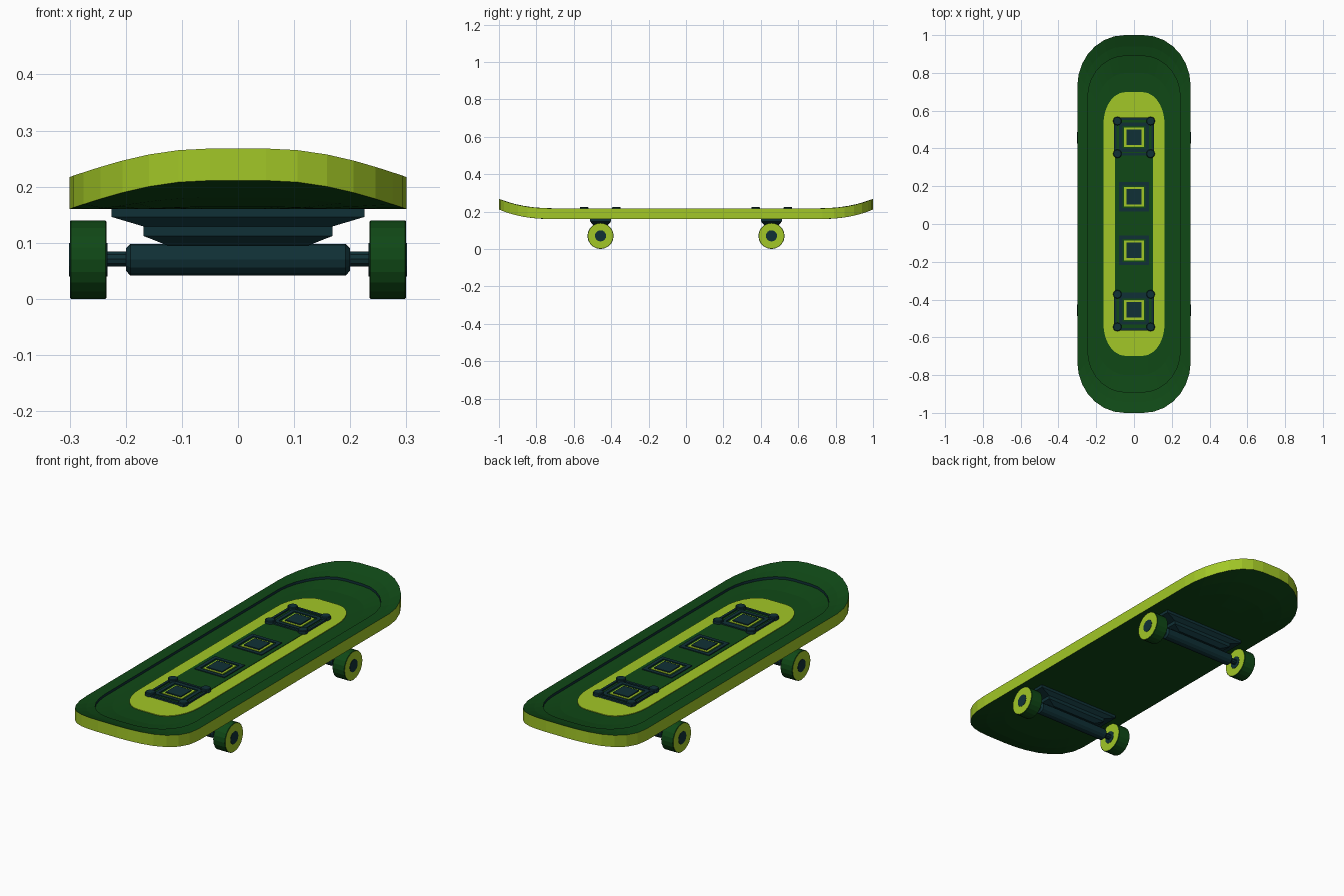
import bpy, bmesh
from math import sin, cos, pi
from mathutils import Matrix

if "Cube" in bpy.data.objects:
    bpy.data.objects.remove(bpy.data.objects["Cube"])


def material(name, rgb):
    m = bpy.data.materials.new(name)
    m.diffuse_color = (*rgb, 1)
    m.use_nodes = True
    m.node_tree.nodes["Principled BSDF"].inputs["Base Color"].default_value = m.diffuse_color
    return m


LIME = material("lime", (0.36, 0.57, 0.02))
GREEN = material("dark_green", (0.005, 0.065, 0.008))
TEAL = material("dark_teal", (0.005, 0.03, 0.037))


def finish(name, bm, mats):
    bmesh.ops.recalc_face_normals(bm, faces=bm.faces)
    me = bpy.data.meshes.new(name)
    bm.to_mesh(me)
    bm.free()
    for m in mats:
        me.materials.append(m)
    ob = bpy.data.objects.new(name, me)
    bpy.context.collection.objects.link(ob)
    return ob


def outline(hx, hy, rx, ry, n=7):
    """Rounded rectangle with elliptical corners."""
    pts = []
    for q, (sx, sy) in enumerate([(1, 1), (-1, 1), (-1, -1), (1, -1)]):
        for i in range(n + 1):
            a = (q + i / n) * pi / 2
            pts.append((sx * (hx - rx) + rx * cos(a), sy * (hy - ry) + ry * sin(a)))
    return pts


def rise(y):
    return 0.051 * max(0, (abs(y) - 0.7) / 0.3) ** 2.5


def loft(name, rings, bands, mats):
    """rings: (outline args, base z); bands: material index between rings."""
    bm = bmesh.new()
    loops = [[bm.verts.new((x, y, z + rise(y))) for x, y in outline(*o)] for o, z in rings]
    for a, b, mi in zip(loops, loops[1:], bands):
        n = len(a)
        for i in range(n):
            bm.faces.new((a[i], a[(i + 1) % n], b[(i + 1) % n], b[i])).material_index = mi
    bm.faces.new(loops[0])
    bm.faces.new(loops[-1])
    return finish(name, bm, mats)


def box(name, cx, cy, cz, sx, sy, sz, mat):
    bm = bmesh.new()
    bmesh.ops.create_cube(bm, size=1, matrix=Matrix.Translation((cx, cy, cz)) @ Matrix.Diagonal((sx, sy, sz, 1)))
    return finish(name, bm, [mat])


def cyl(name, c, r, depth, sides, mats, axis='X', bevel=0):
    bm = bmesh.new()
    bmesh.ops.create_cone(bm, cap_ends=True, segments=sides, radius1=r, radius2=r, depth=depth)
    caps = [f for f in bm.faces if abs(f.normal.z) > 0.9]
    for f in caps:
        f.material_index = len(mats) - 1
    if bevel:
        bmesh.ops.bevel(bm, geom=list({e for f in caps for e in f.edges}), offset=bevel,
                        segments=1, affect='EDGES')
    rot = Matrix.Rotation(pi / 2, 4, 'Y') if axis == 'X' else Matrix()
    bm.transform(Matrix.Translation(c) @ rot)
    return finish(name, bm, mats)


def frame(name, cy, hx, hy, w, z0, z1, mat):
    zc, h = (z0 + z1) / 2, z1 - z0
    for s in (-1, 1):
        box(name + "_side", s * (hx - w / 2), cy, zc, w, 2 * hy, h, mat)
        box(name + "_end", 0, cy + s * (hy - w / 2), zc, 2 * hx - 2 * w, w, h, mat)


# Deck: underside, lime edge, rim and recessed grip surface
loft("deck", [((0.15, 0.70, 0.12, 0.17), 0.16),
              ((0.21, 0.81, 0.17, 0.20), 0.16),
              ((0.26, 0.91, 0.21, 0.24), 0.16),
              ((0.30, 1.00, 0.25, 0.27), 0.16),
              ((0.30, 1.00, 0.25, 0.27), 0.217),
              ((0.27, 0.94, 0.22, 0.25), 0.217),
              ((0.245, 0.89, 0.20, 0.22), 0.217),
              ((0.245, 0.89, 0.20, 0.22), 0.205),
              ((0.20, 0.80, 0.16, 0.19), 0.204),
              ((0.17, 0.70, 0.12, 0.17), 0.204)],
     [0, 0, 0, 1, 0, 0, 2, 0, 0], [GREEN, LIME, TEAL])

# Lime oval panel and green centre strip
loft("oval_panel", [((0.162, 0.698, 0.115, 0.17), 0.203),
                    ((0.162, 0.698, 0.115, 0.17), 0.207)], [0], [LIME])
box("centre_strip", 0, 0, 0.2065, 0.20, 1.12, 0.005, GREEN)

# Square tiles along the deck
for y in (-0.455, -0.14, 0.145, 0.46):
    frame("tile_frame", y, 0.08, 0.078, 0.018, 0.206, 0.213, TEAL)
    box("tile_border", 0, y, 0.2085, 0.104, 0.104, 0.005, LIME)
    box("tile_centre", 0, y, 0.211, 0.082, 0.082, 0.01, TEAL)

for s in (-1, 1):
    y = s * 0.457
    # Bolted frame above each truck
    frame("bolt_frame", s * 0.463, 0.105, 0.1, 0.012, 0.206, 0.215, TEAL)
    for x in (-0.088, 0.088):
        for by in (0.372, 0.545):
            cyl("bolt", (x, s * by, 0.214), 0.023, 0.02, 12, [TEAL], 'Z', 0.003)

    # Stepped truck base, as an x-z profile extruded in y
    bm = bmesh.new()
    profile = [(0.225, 0.163, 0.055), (0.225, 0.146, 0.055), (0.168, 0.129, 0.04),
               (0.168, 0.112, 0.04), (0.125, 0.095, 0.022)]
    prev = None
    for hx, z, hy in profile:
        ring = [bm.verts.new((a * hx, y + b * hy, z)) for a, b in ((1, 1), (-1, 1), (-1, -1), (1, -1))]
        if prev:
            for i in range(4):
                bm.faces.new((prev[i], prev[(i + 1) % 4], ring[(i + 1) % 4], ring[i]))
        else:
            bm.faces.new(ring)
        prev = ring
    bm.faces.new(prev)
    finish("truck_base", bm, [TEAL])

    # Hanger, axle and wheels
    cyl("hanger", (0, y, 0.07), 0.028, 0.4, 12, [TEAL], 'X', 0.008)
    cyl("axle", (0, y, 0.071), 0.014, 0.56, 10, [TEAL])
    for x in (-1, 1):
        cyl("wheel", (x * 0.267, y, 0.07), 0.07, 0.065, 20, [GREEN, LIME], 'X', 0.002)
        cyl("wheel_hub", (x * 0.267, y, 0.07), 0.03, 0.068, 16, [TEAL])
